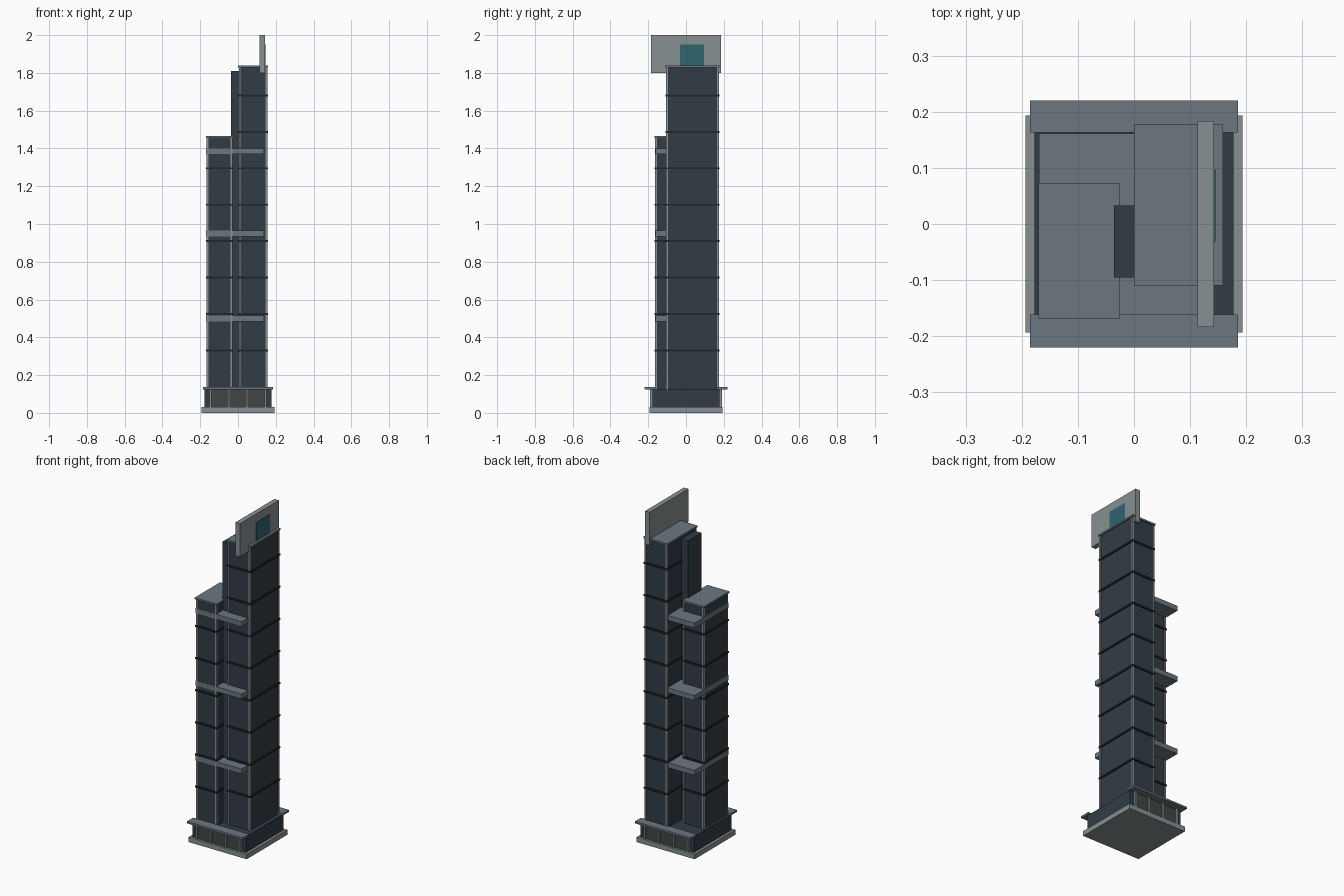
import bpy
import bmesh

if "Cube" in bpy.data.objects:
    bpy.data.objects.remove(bpy.data.objects["Cube"])


def material(name, rgb):
    m = bpy.data.materials.new(name)
    m.diffuse_color = (*rgb, 1)
    m.use_nodes = True
    m.node_tree.nodes["Principled BSDF"].inputs["Base Color"].default_value = m.diffuse_color
    return m


GLASS = material("dark_glass", (0.032, 0.046, 0.06))
BAND = material("dark_band", (0.014, 0.02, 0.025))
STONE = material("pale_stone", (0.24, 0.28, 0.29))
SLATE = material("slate_grey", (0.15, 0.185, 0.215))
ENTRY = material("entrance_grey", (0.055, 0.062, 0.06))
TEAL = material("teal_panel", (0.03, 0.13, 0.16))


def boxes(name, mat, *extents):
    """One object made of boxes, each given as (x0, x1, y0, y1, z0, z1)."""
    bm = bmesh.new()
    for x0, x1, y0, y1, z0, z1 in extents:
        verts = bmesh.ops.create_cube(bm, size=1)["verts"]
        for v in verts:
            v.co.x = x1 if v.co.x > 0 else x0
            v.co.y = y1 if v.co.y > 0 else y0
            v.co.z = z1 if v.co.z > 0 else z0
    mesh = bpy.data.meshes.new(name)
    bm.to_mesh(mesh)
    bm.free()
    mesh.materials.append(mat)
    ob = bpy.data.objects.new(name, mesh)
    bpy.context.collection.objects.link(ob)
    return ob


def tower(name, x0, x1, y0, y1, top, bands):
    """Glass shaft with corner trims, floor bands and a thin roof."""
    g = 0.008   # glass inset from the roof edge
    t = 0.004   # trim inset from the roof edge
    w = 0.010   # trim width
    z0 = 0.12
    boxes(name + "_shaft", GLASS, (x0 + g, x1 - g, y0 + g, y1 - g, z0, top - 0.01))
    boxes(name + "_corner_trims", STONE, *[
        (x, x + w, y, y + w, z0, top - 0.01)
        for x in (x0 + t, x1 - t - w) for y in (y0 + t, y1 - t - w)])
    boxes(name + "_floor_bands", BAND, *[
        (x0 + 0.001, x1 - 0.001, y0 + 0.001, y1 - 0.001, z - 0.005, z + 0.005)
        for z in (0.137 + 0.193 * (i + 1) for i in range(bands))])
    boxes(name + "_roof", SLATE, (x0, x1, y0, y1, top - 0.01, top))


# podium
boxes("base_plate", STONE, (-0.193, 0.193, -0.193, 0.193, 0, 0.03))
boxes("podium", GLASS, (-0.177, 0.177, -0.178, 0.178, 0.03, 0.125))
boxes("entrance_panels", ENTRY, *[
    (-0.145, 0.145, min(s * 0.17, s * 0.181), max(s * 0.17, s * 0.181), 0.03, 0.122)
    for s in (-1, 1)])
boxes("entrance_posts", STONE, *[
    (x - 0.005, x + 0.005, s * 0.184 - 0.006, s * 0.184 + 0.006, 0.03, 0.125)
    for s in (-1, 1) for x in (-0.145, -0.048, 0.048, 0.145)])
boxes("canopies", SLATE,
      (-0.185, 0.185, -0.22, -0.161, 0.125, 0.137),
      (-0.185, 0.185, 0.163, 0.22, 0.125, 0.137))

# two towers and the core joining them
tower("tall_tower", 0.0, 0.159, -0.11, 0.178, 1.838, 8)
tower("short_tower", -0.17, -0.025, -0.168, 0.073, 1.466, 6)
boxes("core", GLASS, (-0.036, 0.02, -0.095, 0.033, 0.12, 1.81))

# sky decks wrapping both towers
boxes("sky_decks", SLATE, *[
    (-0.169, 0.137, -0.161, 0.161, z - 0.015, z + 0.015)
    for z in (0.5, 0.95, 1.385)])

# roof fin with inset coloured panel
boxes("roof_fin", STONE, (0.113, 0.143, -0.184, 0.184, 1.8, 2.0))
boxes("fin_panel", TEAL, (0.14, 0.145, -0.031, 0.096, 1.83, 1.95))
